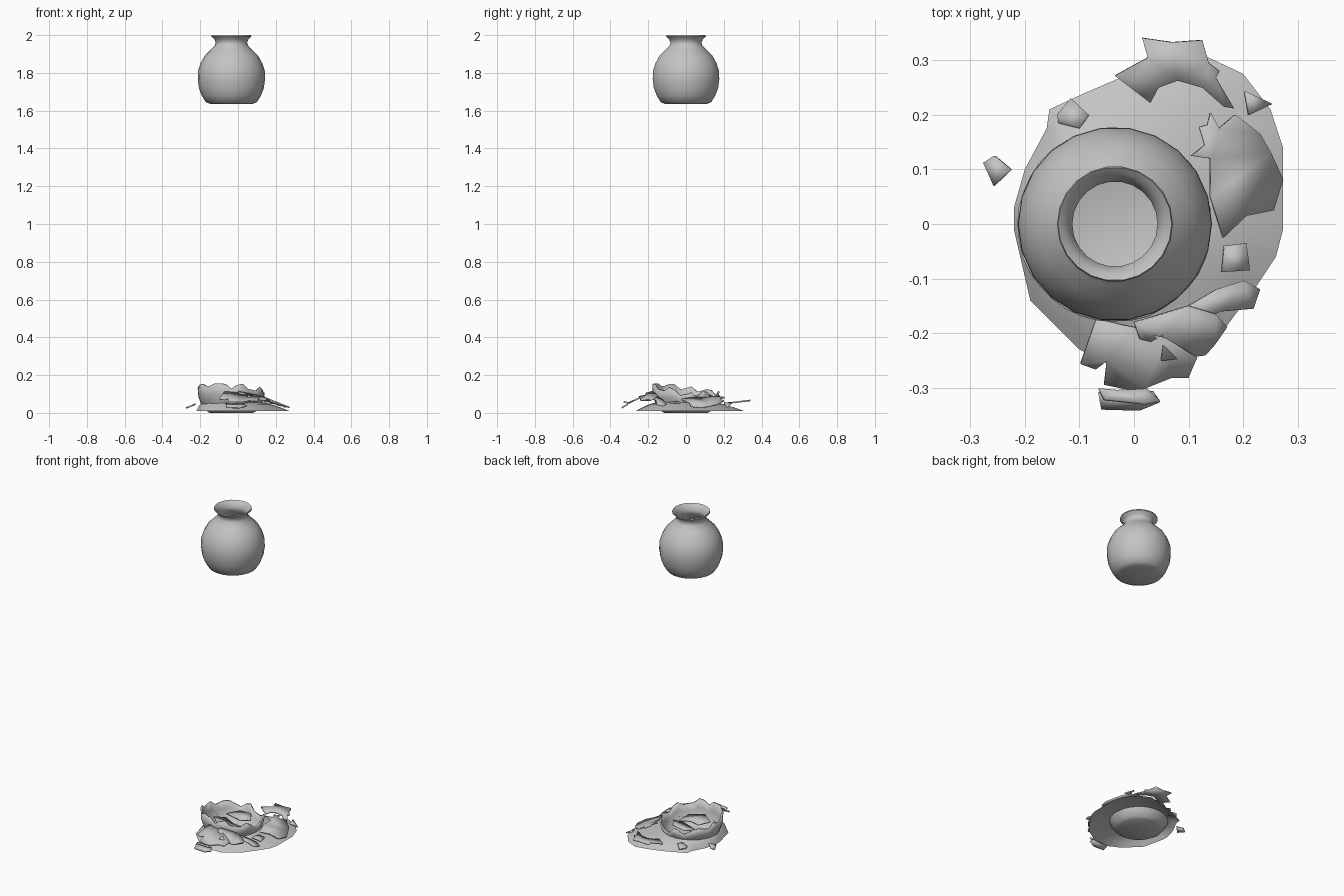
import bpy, bmesh, math, random
from mathutils import Vector

random.seed(4)
clay = bpy.data.materials.new("grey_clay")
clay.diffuse_color = (0.55, 0.55, 0.55, 1)
CX = -0.035  # shared axis of the whole pot and the broken base


def finish(bm, name, angle=40, thickness=0.0):
    bmesh.ops.recalc_face_normals(bm, faces=bm.faces)
    me = bpy.data.meshes.new(name)
    bm.to_mesh(me)
    bm.free()
    me.materials.append(clay)
    for p in me.polygons:
        p.use_smooth = True
    me.set_sharp_from_angle(angle=math.radians(angle))
    ob = bpy.data.objects.new(name, me)
    bpy.context.collection.objects.link(ob)
    if thickness:
        mod = ob.modifiers.new("thickness", 'SOLIDIFY')
        mod.thickness = thickness
        mod.offset = 0
    return ob


def bridge(bm, a, b):
    for i in range(len(a)):
        j = (i + 1) % len(a)
        bm.faces.new((a[i], a[j], b[j], b[i]))


def lathe(name, profile, n):
    """Turn a profile of (radius, z) round the pot axis and close both ends."""
    bm = bmesh.new()
    rings = []
    for r, z in profile:
        rings.append([bm.verts.new((CX + r * math.cos(2 * math.pi * i / n),
                                    r * math.sin(2 * math.pi * i / n), z)) for i in range(n)])
    for a, b in zip(rings, rings[1:]):
        bridge(bm, a, b)
    bm.faces.new(rings[0])
    bm.faces.new(rings[-1])
    return finish(bm, name)


# Whole pot: outer wall, flared lip, then inner wall down to the floor
lathe("whole_pot", [
    (0.11, 1.635), (0.135, 1.645), (0.157, 1.68), (0.172, 1.72), (0.178, 1.765),
    (0.177, 1.81), (0.164, 1.85), (0.142, 1.89), (0.112, 1.92), (0.088, 1.945),
    (0.083, 1.96), (0.09, 1.978), (0.106, 1.993), (0.104, 2.0), (0.092, 1.99),
    (0.078, 1.965), (0.08, 1.945), (0.105, 1.912), (0.15, 1.85), (0.165, 1.80),
    (0.16, 1.72), (0.14, 1.67), (0.1, 1.65)], 22)


# Broken base: lower part of the pot with a jagged rim, higher at front left
def base_radius(z):
    pts = [(0, 0.115), (0.012, 0.135), (0.045, 0.157), (0.085, 0.172), (0.2, 0.178)]
    for (z0, r0), (z1, r1) in zip(pts, pts[1:]):
        if z <= z1:
            return r0 + (r1 - r0) * (z - z0) / (z1 - z0)
    return pts[-1][1]


bm = bmesh.new()
N = 36
rim = []
for i in range(N):
    a = 2 * math.pi * i / N
    lean = 0.115 + 0.028 * math.cos(a - math.radians(235))
    rim.append(lean + random.choice((-0.015, -0.005, 0.008, 0.018)))
rings = []
for t in (0, 0.1, 0.35, 0.65, 1):
    ring = []
    for i in range(N):
        a, z = 2 * math.pi * i / N, t * rim[i]
        r = base_radius(z)
        ring.append(bm.verts.new((CX + r * math.cos(a), r * math.sin(a), z + 0.005)))
    rings.append(ring)
for a, b in zip(rings, rings[1:]):
    bridge(bm, a, b)
bm.faces.new(rings[0])
finish(bm, "broken_base", 50, 0.009)

# Spilled mound: irregular sloping skirt round the broken base, open below
outline = [(0.273, -0.01), (0.273, 0.14), (0.25, 0.21), (0.2, 0.275), (0.13, 0.308),
           (0.05, 0.29), (-0.02, 0.27), (-0.09, 0.24), (-0.155, 0.21), (-0.16, 0.175),
           (-0.2, 0.1), (-0.22, 0.03), (-0.22, -0.01), (-0.19, -0.14), (-0.1, -0.23),
           (-0.03, -0.265), (0.07, -0.26), (0.16, -0.2), (0.22, -0.12), (0.26, -0.06)]
bm = bmesh.new()
rings = []
for t, z in ((0, 0.01), (0.3, 0.028), (0.65, 0.046), (1, 0.056)):
    ring = []
    for x, y in outline:
        d = Vector((x - CX, y))
        inner = d.normalized() * 0.155
        p = d.lerp(inner, t)
        ring.append(bm.verts.new((CX + p.x, p.y, z)))
    rings.append(ring)
for a, b in zip(rings, rings[1:]):
    bridge(bm, a, b)
for f in bm.faces:
    f.normal_update()
finish(bm, "spilled_mound", 50)


def shard(name, pts, z, sx=0.0, sy=0.0):
    """Thin broken plate from a plan outline, tilted by its slopes in x and y."""
    bm = bmesh.new()
    mx = sum(p[0] for p in pts) / len(pts)
    my = sum(p[1] for p in pts) / len(pts)
    f = bm.faces.new([bm.verts.new((x, y, z + sx * (x - mx) + sy * (y - my))) for x, y in pts])
    bmesh.ops.triangulate(bm, faces=[f])
    finish(bm, name, 30, 0.008)


# Large shards lying round the base
shard("back_shard", [
    (-0.035, 0.272), (0.025, 0.305), (0.015, 0.341), (0.07, 0.333), (0.125, 0.337),
    (0.137, 0.295), (0.157, 0.28), (0.15, 0.268), (0.183, 0.212), (0.165, 0.215),
    (0.125, 0.25), (0.08, 0.263), (0.045, 0.25), (0.03, 0.222)], 0.058, 0, 0.12)
shard("right_shard", [
    (0.12, 0.178), (0.135, 0.182), (0.14, 0.203), (0.155, 0.175), (0.185, 0.2),
    (0.23, 0.165), (0.25, 0.13), (0.272, 0.082), (0.255, 0.025), (0.205, 0.015),
    (0.163, -0.025), (0.14, 0.05), (0.14, 0.12), (0.105, 0.125), (0.13, 0.145)],
    0.067, -0.4, 0)
shard("front_shard", [
    (-0.098, -0.255), (-0.07, -0.265), (-0.05, -0.25), (-0.055, -0.293), (-0.01, -0.302),
    (0.02, -0.3), (0.03, -0.265), (0.07, -0.28), (0.1, -0.28), (0.115, -0.245),
    (0.06, -0.21), (0.0, -0.19), (-0.07, -0.175)], 0.075, 0, 0.45)
shard("front_right_shard", [
    (0.01, -0.21), (0.03, -0.215), (0.053, -0.202), (0.05, -0.25), (0.13, -0.24),
    (0.148, -0.22), (0.14, -0.2), (0.17, -0.188), (0.15, -0.165), (0.1, -0.15),
    (0.0, -0.18)], 0.085, -0.25, 0.2)
shard("crescent_shard", [
    (0.09, -0.155), (0.15, -0.12), (0.2, -0.104), (0.23, -0.12), (0.218, -0.155),
    (0.16, -0.16), (0.115, -0.178)], 0.062, -0.35, -0.1)

# Curled rim fragment at the very front
shard("rim_fragment_lower", [
    (-0.065, -0.31), (-0.02, -0.312), (0.035, -0.308), (0.047, -0.325), (0.01, -0.34),
    (-0.06, -0.338)], 0.038, 0, 0.6)
shard("rim_fragment_upper", [
    (-0.065, -0.302), (-0.03, -0.305), (0.02, -0.298), (0.048, -0.325), (0.02, -0.33),
    (-0.055, -0.322)], 0.055, 0, -0.3)

# Small chips
shard("left_chip", [(-0.275, 0.112), (-0.255, 0.125), (-0.225, 0.1), (-0.256, 0.07)], 0.035, 0.4)
shard("back_left_chip", [(-0.14, 0.2), (-0.115, 0.23), (-0.083, 0.2), (-0.1, 0.175),
                         (-0.138, 0.185)], 0.037, 0.2, -0.2)
shard("back_right_chip", [(0.203, 0.243), (0.252, 0.22), (0.21, 0.2)], 0.045, -0.5)
shard("right_chip", [(0.165, -0.04), (0.205, -0.035), (0.212, -0.085), (0.16, -0.088)], 0.055, -0.2)

# Pieces fallen inside the broken base
shard("inner_piece_back", [(-0.12, 0.06), (-0.06, 0.11), (0.02, 0.1), (0.06, 0.04), (0.0, 0.02),
                           (-0.06, 0.04)], 0.085, 0.1, 0.15)
shard("inner_piece_front", [(-0.13, -0.05), (-0.08, 0.0), (-0.01, -0.03), (0.06, -0.02),
                            (0.05, -0.1), (-0.05, -0.12)], 0.08, -0.15, -0.1)
